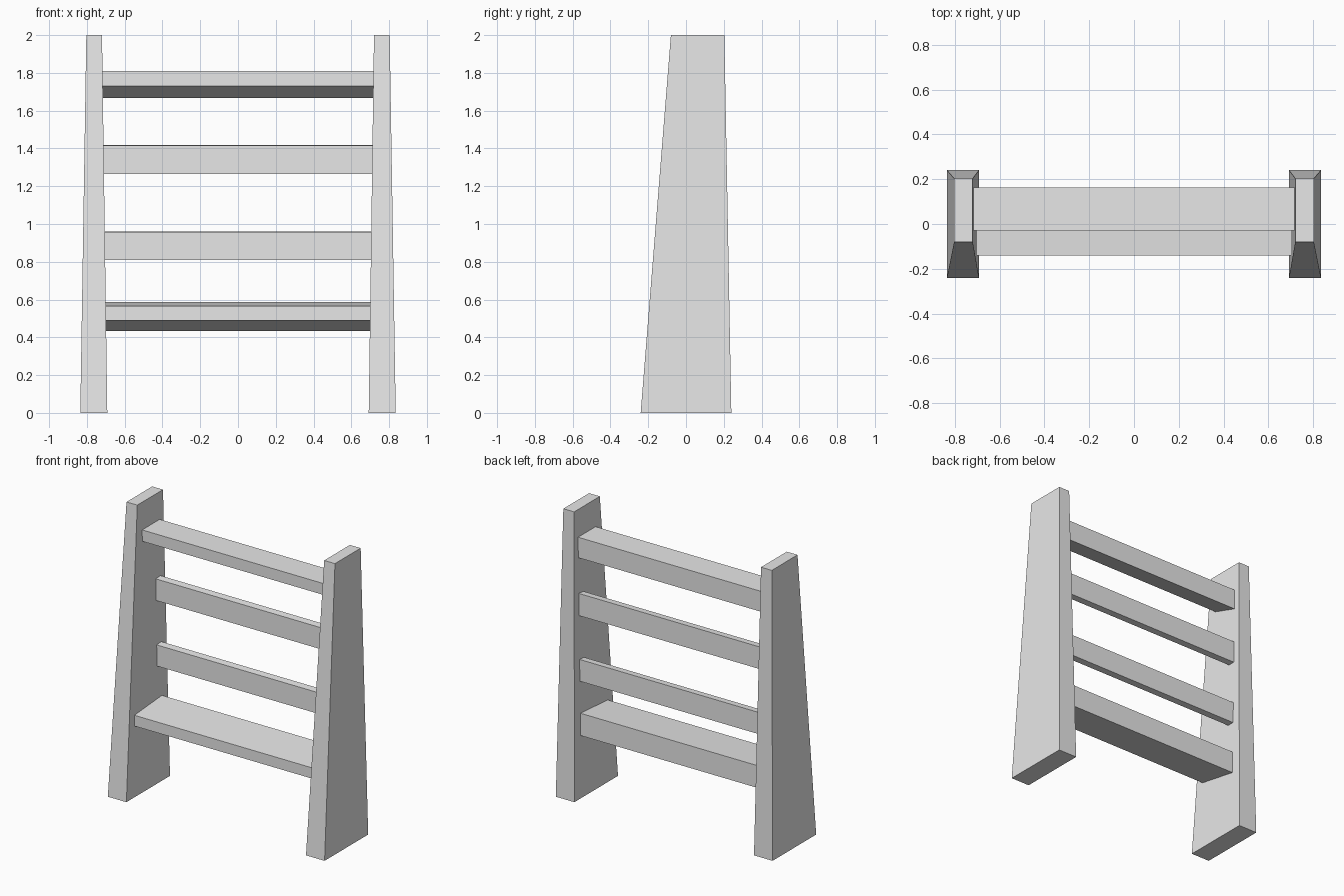
import bpy

cube = bpy.data.objects.get("Cube")
if cube:
    bpy.data.objects.remove(cube, do_unlink=True)

grey = bpy.data.materials.new("plain_grey")
grey.use_nodes = True
colour = (0.8, 0.8, 0.8, 1)
grey.diffuse_color = colour
grey.node_tree.nodes["Principled BSDF"].inputs["Base Color"].default_value = colour


def loft(name, start, end):
    """Solid between two matching four-point outlines."""
    sides = [(i, (i + 1) % 4, (i + 1) % 4 + 4, i + 4) for i in range(4)]
    mesh = bpy.data.meshes.new(name)
    mesh.from_pydata(start + end, [], [(3, 2, 1, 0), (4, 5, 6, 7)] + sides)
    mesh.materials.append(grey)
    obj = bpy.data.objects.new(name, mesh)
    bpy.context.collection.objects.link(obj)
    return obj


def rectangle(x0, x1, y0, y1, z):
    return [(x0, y0, z), (x1, y0, z), (x1, y1, z), (x0, y1, z)]


def inner_x(z):
    """Inner face of the tapered post at a height."""
    return 0.692 + 0.014 * z


# Tapered side posts
for side, s in (("left", 1), ("right", -1)):
    xb = sorted((s * 0.692, s * 0.835))
    xt = sorted((s * 0.72, s * 0.803))
    loft(side + "_post", rectangle(*xb, -0.24, 0.24, 0),
         rectangle(*xt, -0.08, 0.203, 2))


# Crossbars: front y, front bottom, front top, back bottom, back top
BACK = 0.163
rails = {
    "bottom_shelf": (-0.14, 0.49, 0.565, 0.433, 0.588),
    "lower_rail": (0.113, 0.81, 0.957, 0.81, 0.961),
    "upper_rail": (0.113, 1.265, 1.415, 1.265, 1.419),
    "top_rail": (-0.03, 1.73, 1.809, 1.667, 1.809),
}
for name, (front, fb, ft, bb, bt) in rails.items():
    outline = [(front, fb), (BACK, bb), (BACK, bt), (front, ft)]
    ends = [[(s * (inner_x(z) + 0.003), y, z) for y, z in outline]
            for s in (-1, 1)]
    # End outlines run the other way round so that faces point outward
    loft(name, ends[1][::-1], ends[0][::-1])

# Make every face point outward
import bmesh
for obj in bpy.context.collection.objects:
    if obj.type == "MESH" and obj.data.materials and obj.data.materials[0] == grey:
        bm = bmesh.new()
        bm.from_mesh(obj.data)
        bmesh.ops.recalc_face_normals(bm, faces=bm.faces)
        bm.to_mesh(obj.data)
        bm.free()
